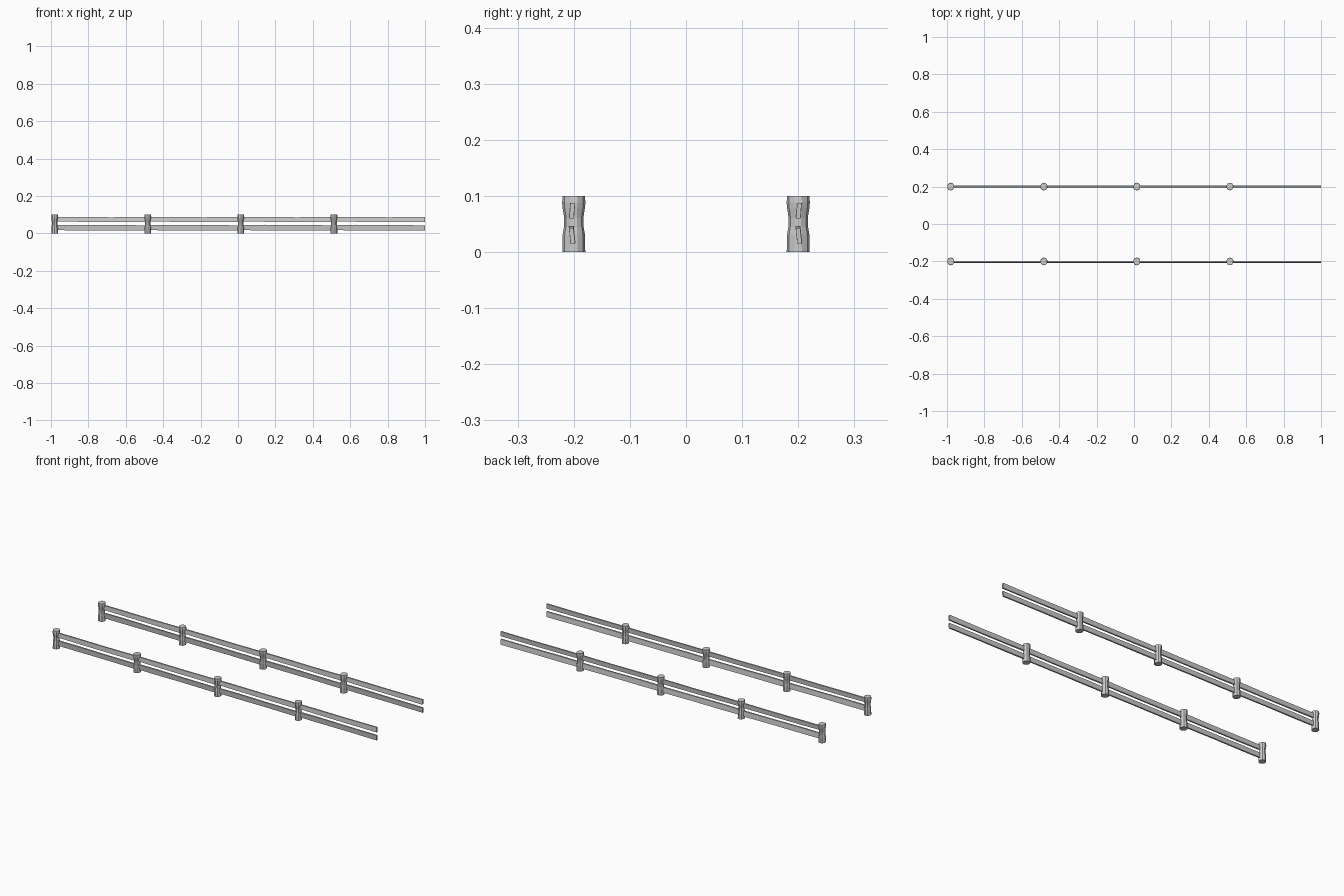
import bpy, bmesh, math

if "Cube" in bpy.data.objects:
    bpy.data.objects.remove(bpy.data.objects["Cube"])


def loft(name, rings):
    """Skin a closed solid over a list of equal-sized rings."""
    bm = bmesh.new()
    rows = [[bm.verts.new(p) for p in r] for r in rings]
    n = len(rows[0])
    for a, b in zip(rows, rows[1:]):
        for i in range(n):
            j = (i + 1) % n
            bm.faces.new((a[i], a[j], b[j], b[i]))
    bm.faces.new(rows[0][::-1])
    bm.faces.new(rows[-1])
    bmesh.ops.recalc_face_normals(bm, faces=bm.faces)
    me = bpy.data.meshes.new(name)
    bm.to_mesh(me)
    bm.free()
    ob = bpy.data.objects.new(name, me)
    bpy.context.collection.objects.link(ob)
    return ob


def post(name, x, y):
    # rough round post with a worn waist
    profile = [(0, .0205), (.03, .0200), (.045, .0175), (.062, .0172),
               (.078, .0198), (.088, .0208), (.1, .0198)]
    rings = []
    for z, r in profile:
        rings.append([(x + r * .93 * math.cos(math.tau * (i + .5) / 10),
                       y + r * math.sin(math.tau * (i + .5) / 10), z) for i in range(10)])
    loft(name, rings)


def rail(name, x0, x1, y, stations, lean):
    # flat plank: stations give position along it, bottom and top heights
    rings = []
    for t, z0, z1, h in stations:
        x = x0 + (x1 - x0) * t
        rings.append([(x, y - h - lean, z0), (x, y + h - lean, z0),
                      (x, y + h + lean, z1), (x, y - h + lean, z1)])
    loft(name, rings)


POSTS = [-.98, -.482, .015, .513]
UPPER = [(0, .064, .087, .0045), (.25, .062, .087, .0045),
         (.6, .061, .086, .004), (1, .060, .087, .004)]
LOWER = [(0, .017, .045, .0045), (.25, .016, .046, .0045),
         (.6, .016, .044, .004), (1, .014, .043, .004)]

for side, y in (("front", -.2), ("back", .2)):
    for k, x in enumerate(POSTS):
        post(f"{side}_post_{k + 1}", x, y)
        end = POSTS[k + 1] if k < 3 else 1.0
        ry = y - .003 if side == "front" else y + .001
        rail(f"{side}_upper_rail_{k + 1}", x, end, ry, UPPER, .001)
        rail(f"{side}_lower_rail_{k + 1}", x, end, ry, LOWER, -.0015)
